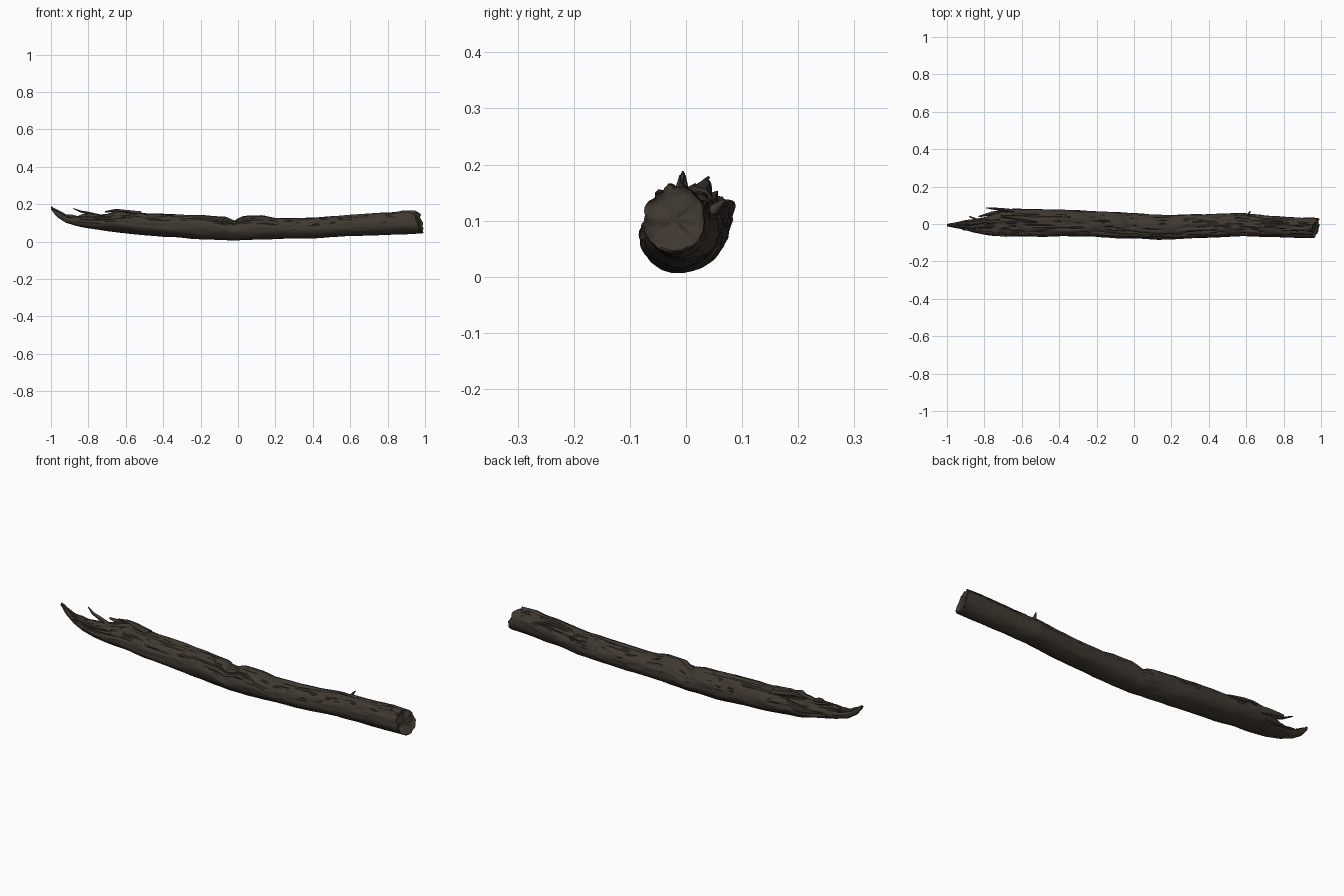
import bpy, bmesh, math, random
from mathutils import Vector, noise

random.seed(4)
cube = bpy.data.objects.get("Cube")
if cube:
    bpy.data.objects.remove(cube, do_unlink=True)

bark = bpy.data.materials.new("dark_brown_bark")
bark.use_nodes = True
colour = (0.05, 0.04, 0.03, 1)
bark.diffuse_color = colour
shader = bark.node_tree.nodes["Principled BSDF"]
shader.inputs["Base Color"].default_value = colour
shader.inputs["Roughness"].default_value = 0.9

# Limb profile: x, back y, front y, bottom z, top z
STATIONS = [
    (-1.0, 0.0, -0.012, 0.172, 0.185),
    (-0.97, 0.006, -0.018, 0.133, 0.172),
    (-0.92, 0.016, -0.028, 0.1, 0.147),
    (-0.86, 0.024, -0.045, 0.082, 0.138),
    (-0.79, 0.038, -0.058, 0.068, 0.143),
    (-0.7, 0.075, -0.066, 0.056, 0.148),
    (-0.64, 0.083, -0.067, 0.049, 0.165),
    (-0.5, 0.08, -0.068, 0.034, 0.153),
    (-0.2, 0.07, -0.068, 0.013, 0.143),
    (-0.07, 0.063, -0.076, 0.008, 0.133),
    (-0.02, 0.056, -0.078, 0.007, 0.116),
    (0.03, 0.054, -0.08, 0.008, 0.138),
    (0.13, 0.05, -0.083, 0.011, 0.139),
    (0.2, 0.05, -0.082, 0.013, 0.126),
    (0.4, 0.054, -0.074, 0.018, 0.13),
    (0.58, 0.06, -0.066, 0.028, 0.141),
    (0.7, 0.045, -0.069, 0.034, 0.15),
    (0.9, 0.036, -0.075, 0.04, 0.166),
    (1.0, 0.033, -0.076, 0.042, 0.164),
]
SIDES = 56


def profile(x):
    for a, b in zip(STATIONS, STATIONS[1:]):
        if x <= b[0]:
            t = (x - a[0]) / (b[0] - a[0])
            return [p + (q - p) * t for p, q in zip(a[1:], b[1:])]
    return STATIONS[-1][1:]


def section(x, a):
    """Surface point of the limb, with grain, cracks and torn wood."""
    back, front, low, high = profile(x)
    cy, cz = (back + front) / 2, (low + high) / 2
    ry, rz = (back - front) / 2, (high - low) / 2
    c, s = math.cos(a), math.sin(a)
    r = 1 + 0.05 * noise.noise(Vector((x * 6, c * 1.5, s * 1.5)))
    r += 0.035 * noise.noise(Vector((x * 14, c * 5, s * 5)))
    # long grooves follow the grain on the upper half
    upper = max(0, s + 0.3)
    grain = noise.noise(Vector((x * 3.5, c * 7, s * 7 + 9)))
    r -= 0.13 * upper * max(0, 0.2 - abs(grain)) / 0.2
    # slanted crack in front of the notch
    crack = abs(x + 0.02 + 0.05 * c)
    r -= 0.1 * upper * max(0, 1 - crack / 0.022)
    # torn, splintered end
    torn = min(1, max(0, (-0.55 - x) / 0.2))
    tear = noise.noise(Vector((x * 17, c * 4, s * 4 + 3)))
    r += torn * upper * 0.32 * tear
    return Vector((x, cy + ry * r * c, cz + rz * r * s))


def make_object(name, bm, angle=50):
    bmesh.ops.recalc_face_normals(bm, faces=bm.faces)
    mesh = bpy.data.meshes.new(name)
    bm.to_mesh(mesh)
    bm.free()
    mesh.materials.append(bark)
    ob = bpy.data.objects.new(name, mesh)
    bpy.context.collection.objects.link(ob)
    bpy.ops.object.select_all(action="DESELECT")
    ob.select_set(True)
    bpy.context.view_layer.objects.active = ob
    bpy.ops.object.shade_smooth_by_angle(angle=math.radians(angle))
    return ob


def loft(bm, rings):
    loops = [[bm.verts.new(p) for p in ring] for ring in rings]
    for a, b in zip(loops, loops[1:]):
        for i in range(len(a)):
            j = (i + 1) % len(a)
            bm.faces.new((a[i], a[j], b[j], b[i]))
    bm.faces.new(loops[0])
    bm.faces.new(loops[-1])


# Main limb, with the broken face slanting across its right end
angles = [math.tau * i / SIDES for i in range(SIDES)]
rings = []
STEPS = 240
for k in range(STEPS + 1):
    x = -1 + 2 * k / STEPS
    ring = [section(x, a) for a in angles]
    pull = max(0, (x - 0.85) / 0.15)
    for p in ring:
        edge = 0.972 + 0.25 * (p.y + 0.02) - 0.25 * (p.z - 0.1)
        edge += 0.012 * noise.noise(p * 35)
        p.x += pull * (edge - 1)
    rings.append(ring)
rim = rings[-1]
middle = sum(rim, Vector()) / SIDES
for size in (0.93, 0.8, 0.6, 0.4, 0.2, 0.04):
    ring = []
    for p in rim:
        q = middle.lerp(p, size)
        q.x += -0.012 * (1 - size ** 4) + 0.014 * noise.noise(q * 30)
        ring.append(q)
    rings.append(ring)
bm = bmesh.new()
loft(bm, rings)
make_object("fallen_branch", bm)


def splinter(name, path, width, thick):
    """Tapered sliver of wood along a path."""
    pts = [Vector(p) for p in path]
    rings = []
    for i, p in enumerate(pts):
        d = (pts[min(i + 1, len(pts) - 1)] - pts[max(i - 1, 0)]).normalized()
        u = d.cross(Vector((0, 0, 1))).normalized()
        v = u.cross(d)
        f = 1 - 0.8 * i / (len(pts) - 1)
        rings.append([p + (u * math.cos(a) * width + v * math.sin(a) * thick)
                      * f * random.uniform(0.8, 1.15)
                      for a in (math.tau * k / 7 for k in range(7))])
    bm = bmesh.new()
    loft(bm, rings)
    make_object(name, bm, 40)


# Loose splinters at the torn left end
splinter("curled_splinter", [(-0.74, 0.01, 0.135), (-0.8, 0.015, 0.152),
         (-0.84, 0.024, 0.16), (-0.88, 0.04, 0.177)], 0.014, 0.012)
splinter("back_splinter", [(-0.62, 0.065, 0.115), (-0.7, 0.077, 0.12),
         (-0.76, 0.083, 0.125), (-0.79, 0.086, 0.128)], 0.012, 0.025)
splinter("low_back_splinter", [(-0.66, 0.06, 0.1), (-0.76, 0.055, 0.1),
         (-0.83, 0.04, 0.105)], 0.02, 0.025)
splinter("raised_bark", [(-0.52, 0.02, 0.14), (-0.6, 0.03, 0.155),
         (-0.65, 0.036, 0.165), (-0.71, 0.04, 0.16)], 0.024, 0.02)
splinter("tip_sliver", [(-0.86, -0.012, 0.12), (-0.93, -0.012, 0.14),
         (-0.97, -0.008, 0.165), (-0.998, -0.006, 0.187)], 0.012, 0.01)
splinter("front_sliver", [(-0.74, -0.035, 0.125), (-0.84, -0.035, 0.128),
         (-0.92, -0.03, 0.128)], 0.012, 0.012)

# Small twig stub on the back
splinter("twig_stub", [(0.61, 0.035, 0.11), (0.615, 0.055, 0.125),
         (0.62, 0.068, 0.137)], 0.012, 0.012)
